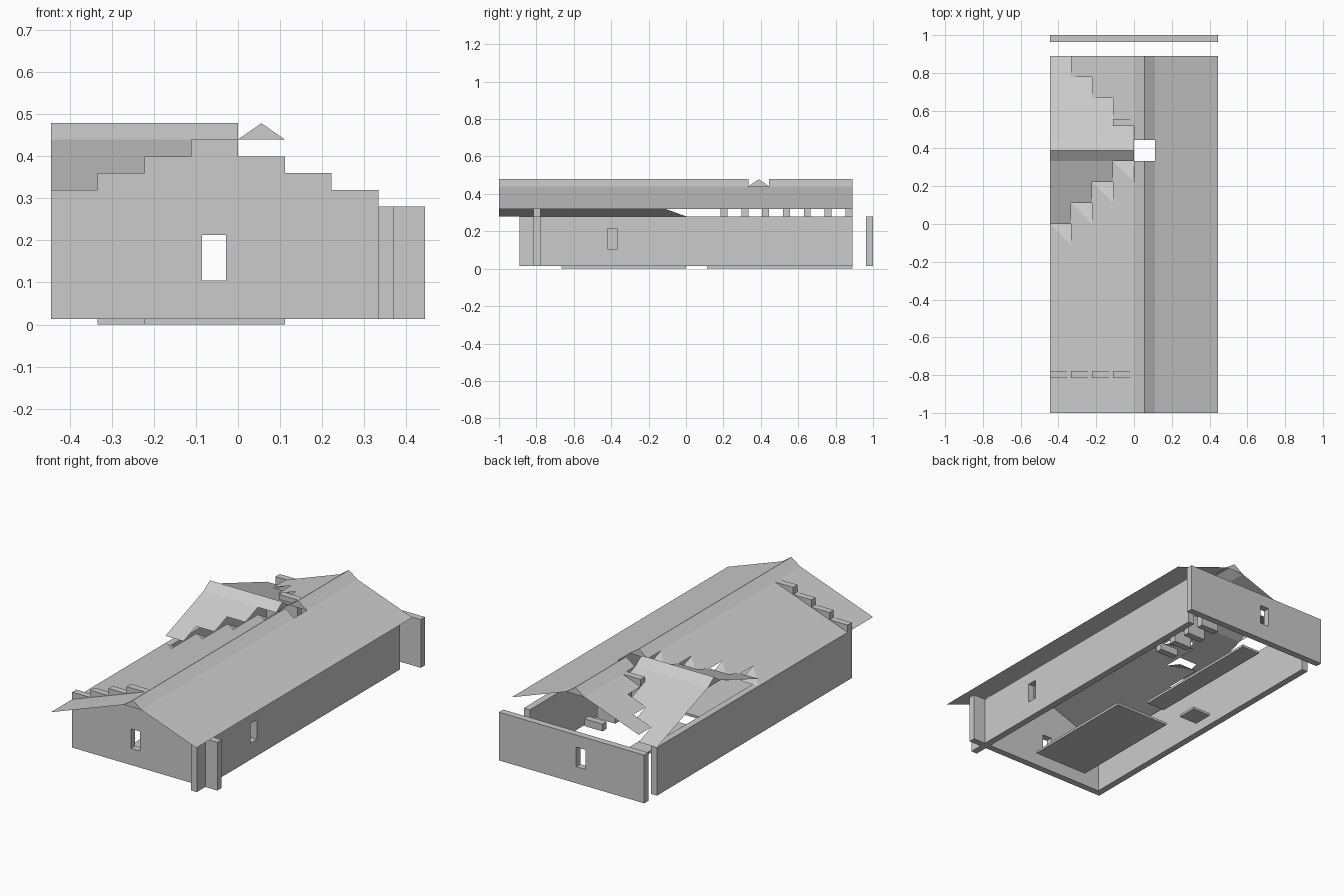
import bpy, bmesh
from mathutils import Vector

if "Cube" in bpy.data.objects:
    bpy.data.objects.remove(bpy.data.objects["Cube"])

C = 1 / 9          # grid cell
T = C / 3          # wall thickness
S = 0.04           # roof rise per cell
Z0, Z1 = 0.0133, 0.28   # wall bottom and eaves height


def make(name, bm, merge=True):
    if merge:
        bmesh.ops.remove_doubles(bm, verts=bm.verts, dist=1e-5)
    me = bpy.data.meshes.new(name)
    bm.to_mesh(me)
    bm.free()
    ob = bpy.data.objects.new(name, me)
    bpy.context.collection.objects.link(ob)
    return ob


def box(name, x, y, z):
    bm = bmesh.new()
    bmesh.ops.create_cube(bm, size=1)
    for v in bm.verts:
        v.co = Vector([r[0] + (k + 0.5) * (r[1] - r[0]) for k, r in zip(v.co, (x, y, z))])
    return make(name, bm)


def faces(name, polys):
    bm = bmesh.new()
    for p in polys:
        bm.faces.new([bm.verts.new(q) for q in p])
    return make(name, bm)


def cell(i, j, height):
    # one roof cell: i counts from the left eave, j from y = 0
    x, y = -4 * C + i * C, j * C
    pts = [(x, y), (x + C, y), (x + C, y + C), (x, y + C)]
    return [(a, b, height(a, b)) for a, b in pts]


def window(wall, x, y):
    # cut a window opening through a wall
    cutter = box("window_cutter", x, y, (0.105, 0.213))
    cutter.hide_render = True
    m = wall.modifiers.new("window", 'BOOLEAN')
    m.operation, m.solver, m.object = 'DIFFERENCE', 'EXACT', cutter
    bpy.context.view_layer.objects.active = wall
    bpy.ops.object.modifier_apply(modifier=m.name)
    bpy.data.objects.remove(cutter)


# Floor slabs
box("floor_large", (-2 * C, C), (-6 * C, 0), (0, Z0))
box("floor_long", (-C, 0), (C, 8 * C), (0, Z0))
box("floor_small", (-3 * C, -2 * C), (C, 2 * C), (0, Z0))

# Side walls and back wall
box("left_wall", (-4 * C, -4 * C + T), (-7 * C - T, 8 * C), (Z0, Z1))
right = box("right_wall", (3 * C, 3 * C + T), (-8 * C, 8 * C), (Z0, Z1))
window(right, (0.2, 0.5), (-0.42, -0.365))
back = box("back_wall", (-4 * C, 4 * C), (1 - T, 1), (Z0, Z1))
window(back, (-0.085, -0.028), (0.8, 1.2))

# Front wall with a stepped gable
steps = [1, 2, 3, 4, 3, 2, 1, 0]
outline = [(4 * C, Z0), (-4 * C, Z0)]
for i, n in enumerate(steps):
    outline += [((i - 4) * C, Z1 + n * S), ((i - 3) * C, Z1 + n * S)]
bm = bmesh.new()
f = bm.faces.new([bm.verts.new((x, -7 * C - T, z)) for x, z in outline])
ext = bmesh.ops.extrude_face_region(bm, geom=[f])
bmesh.ops.translate(bm, vec=(0, T, 0), verts=[v for v in ext["geom"] if isinstance(v, bmesh.types.BMVert)])
bmesh.ops.recalc_face_normals(bm, faces=bm.faces)
front = make("front_wall", bm)
window(front, (-0.085, -0.028), (-1, -0.6))

# Row of stepped blocks under the cross roof
for i, n in enumerate(steps[:7]):
    y = (i + 2) * C
    box(f"gable_block_{i + 1}", (-C, 0), (y - T, y), (Z1, Z1 + n * S))


# Roof slopes
def main_h(x, y):
    return Z1 + (x + 4 * C) / C * S


def wing_front_h(x, y):
    return Z1 + 4 * S - (3 * C - y) / C * S


def wing_back_h(x, y):
    return Z1 + 4 * S - (y - 4 * C) / C * S


main, wing_front, wing_back = [], [], []
for i in range(4):
    for j in range(-9, 8):
        if j < i - 1 or j > 7 - i:
            main.append(cell(i, j, main_h))
        elif i <= j <= 2:
            wing_front.append(cell(i, j, wing_front_h))
        elif 4 <= j:
            wing_back.append(cell(i, j, wing_back_h))
faces("main_roof_left", main)
faces("cross_roof_front", wing_front)
faces("cross_roof_back", wing_back)
ze, zr = Z1 + S, Z1 + 4 * S
faces("main_roof_right", [[(C, -1, zr), (4 * C, -1, ze), (4 * C, 8 * C, ze), (C, 8 * C, zr)]])

# Hipped corner pieces stepping up the valley
for i in range(4):
    x, y, z = (i - 4) * C, (i - 1) * C, Z1 + i * S
    hi, lo = (x + C, y, z + S), (x, y + C, z)
    faces(f"valley_corner_{i + 1}", [[(x, y, z), hi, lo], [hi, (x + C, y + C, z), lo]])


# Ridge caps: two slopes and closed ends
def cap(name, a, b, mid, along_y):
    prof = [(mid - C / 2, zr), (mid, zr + 0.0385), (mid + C / 2, zr)]
    def ring(t):
        return [(u, t, z) if along_y else (t, u, z) for u, z in prof]
    p, q = ring(a), ring(b)
    ob = [[p[k], q[k], q[k + 1], p[k + 1]] for k in range(2)] + [p, q[::-1]]
    if along_y:
        ob = [f[::-1] for f in ob]
        ob = [f[::-1] for f in ob[:2]] + [f[::-1] for f in ob[2:]]
    else:
        ob = [f[::-1] for f in ob]
    faces(name, ob)


cap("ridge_cap_front", -1, 3 * C, C / 2, True)
cap("ridge_cap_back", 4 * C, 8 * C, C / 2, True)
cap("ridge_cap_cross", -4 * C, 0, 3.5 * C, False)
